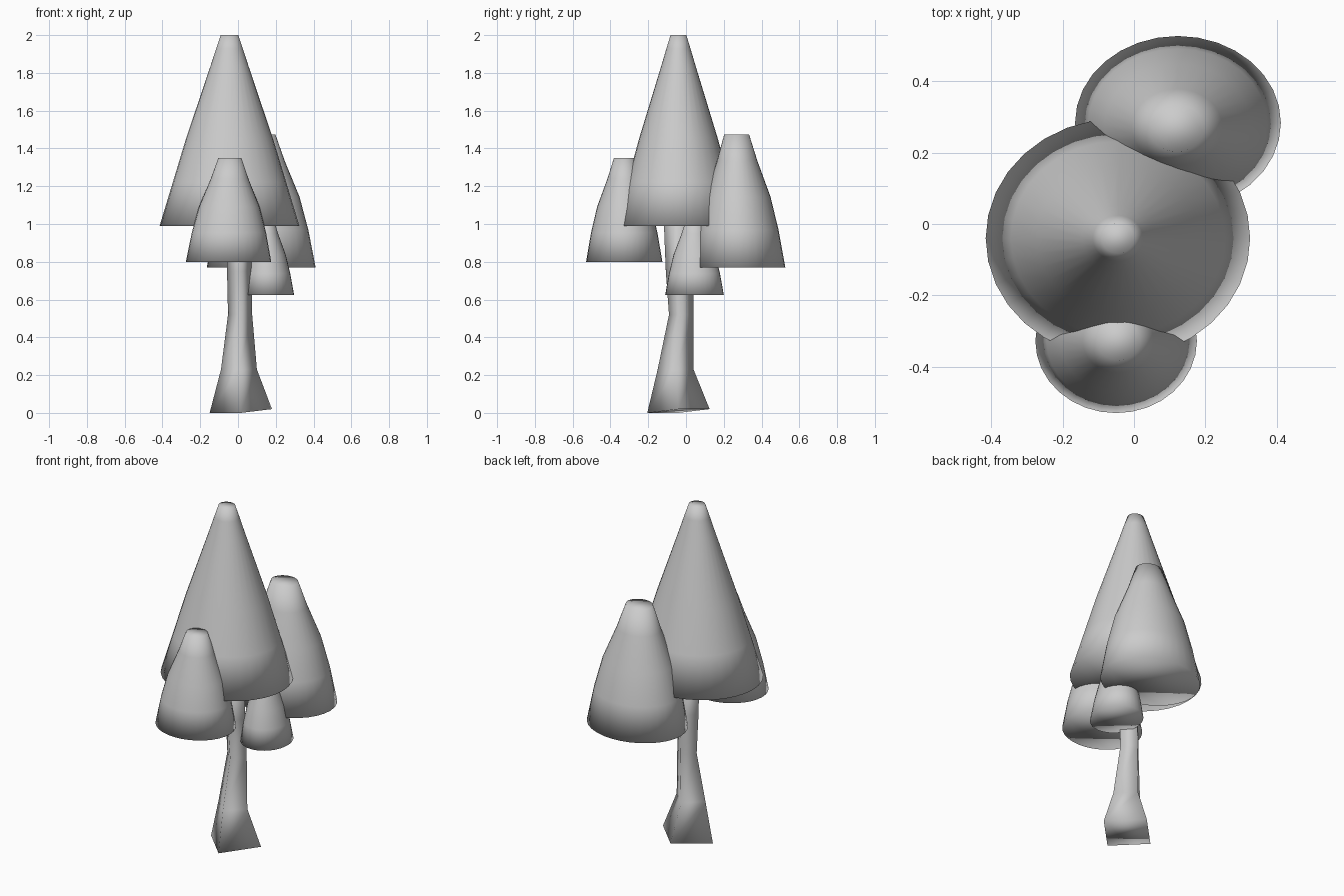
import bpy, bmesh, math

if "Cube" in bpy.data.objects:
    bpy.data.objects.remove(bpy.data.objects["Cube"])


def loft(name, rings, steps, phase=0.0):
    """Skin stacked elliptical rings (cx, cy, z, rx, ry, tilt) and cap both ends."""
    bm = bmesh.new()
    loops = []
    for cx, cy, z, rx, ry, tilt in rings:
        loop = []
        for i in range(steps):
            a = 2 * math.pi * i / steps + phase
            lift = tilt if math.cos(a) + math.sin(a) > 0.1 else 0
            loop.append(bm.verts.new((cx + rx * math.cos(a), cy + ry * math.sin(a), z + lift)))
        loops.append(loop)
    for low, high in zip(loops, loops[1:]):
        for i in range(steps):
            j = (i + 1) % steps
            bm.faces.new((low[i], low[j], high[j], high[i]))
    bm.faces.new(loops[0][::-1])
    bm.faces.new(loops[-1])
    bmesh.ops.recalc_face_normals(bm, faces=bm.faces)
    for f in bm.faces:
        f.smooth = True
    mesh = bpy.data.meshes.new(name)
    bm.to_mesh(mesh)
    bm.free()
    ob = bpy.data.objects.new(name, mesh)
    bpy.context.collection.objects.link(ob)
    return ob


def foliage(name, base, top, rx, ry, profile):
    """Blunt cone; profile = (height fraction, radius fraction)."""
    rings = []
    for t, r in profile:
        c = [b + (e - b) * t for b, e in zip(base, top)]
        rings.append((*c, rx * r, ry * r, 0))
    return loft(name, rings, 32)


# Foliage cones
tall = [(0, 1), (0.23, 0.81), (0.46, 0.62), (0.84, 0.27), (0.93, 0.19), (1, 0.125)]
short = [(0, 1), (0.28, 0.87), (0.53, 0.71), (0.8, 0.44), (1, 0.27)]
foliage("main_foliage", (-0.045, -0.04, 0.99), (-0.045, -0.04, 2.0), 0.37, 0.335, tall)
foliage("back_foliage", (0.123, 0.283, 0.77), (0.12, 0.268, 1.475), 0.288, 0.243, short)
foliage("front_foliage", (-0.05, -0.327, 0.80), (-0.043, -0.327, 1.35), 0.226, 0.202, short)
foliage("small_foliage", (0.16, 0.045, 0.625), (0.15, 0.045, 1.03), 0.137, 0.155, short)

# Four-sided trunk with flared, slightly lifted foot
loft("trunk", [
    (0.015, -0.04, 0.0, 0.165, 0.165, 0.02),
    (0.005, -0.055, 0.23, 0.095, 0.095, 0),
    (0.011, -0.025, 0.52, 0.064, 0.065, 0),
    (0.007, -0.035, 0.75, 0.065, 0.072, 0),
    (0.005, -0.045, 1.08, 0.065, 0.075, 0),
], 4)
